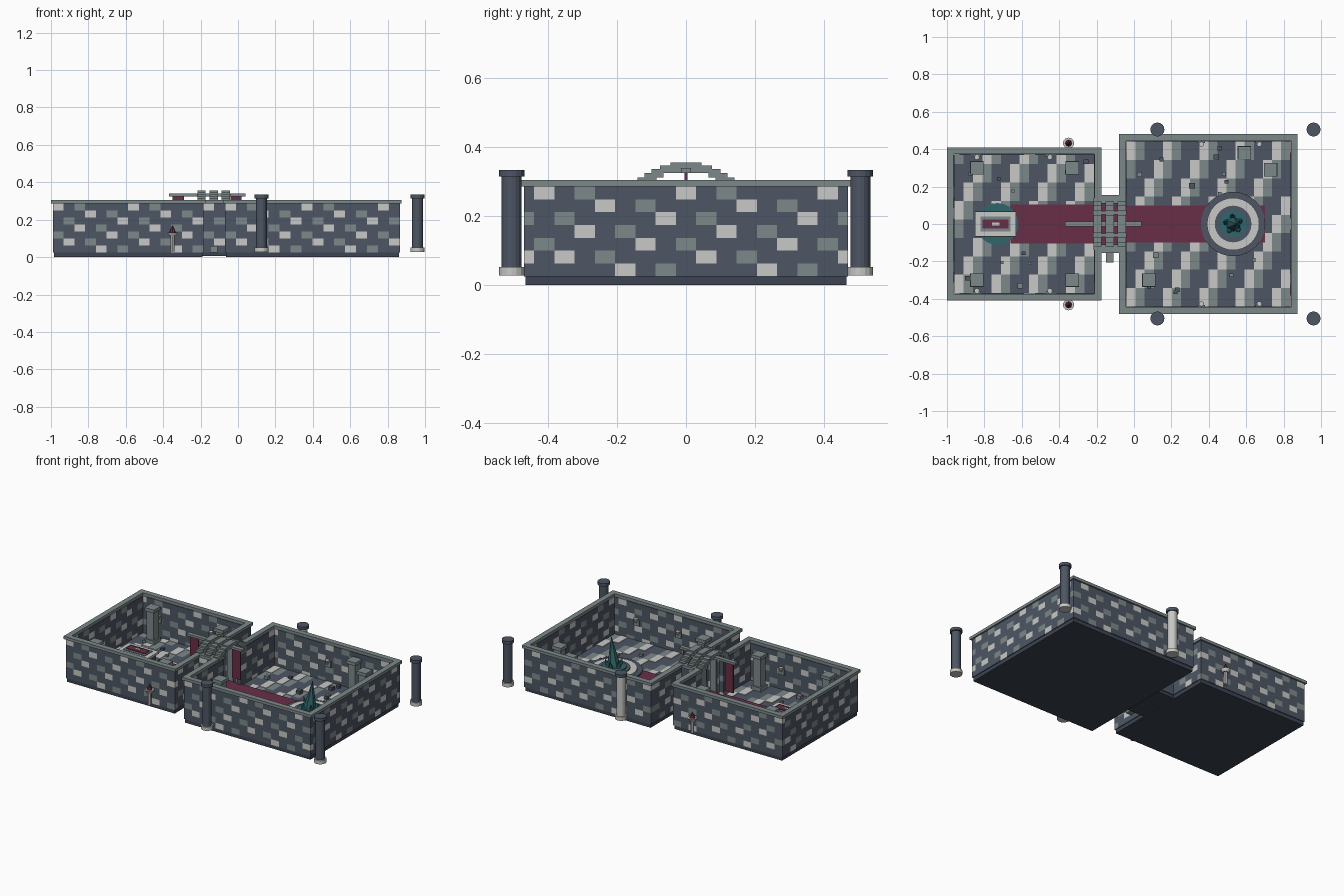
import bpy, bmesh, math, random
from mathutils import Matrix, Vector

if "Cube" in bpy.data.objects:
    bpy.data.objects.remove(bpy.data.objects["Cube"])

random.seed(4)
COLORS = {
    "slate": (0.075, 0.094, 0.127), "grey stone": (0.205, 0.25, 0.255), "pale stone": (0.58, 0.58, 0.57),
    "maroon cloth": (0.14, 0.028, 0.062), "teal crystal": (0.03, 0.13, 0.145), "dark slate": (0.045, 0.058, 0.085),
}
NAMES = list(COLORS)
SLATE, GREY, PALE, MAROON, TEAL, DARK = range(6)
MATS = []
for name, c in COLORS.items():
    m = bpy.data.materials.new(name)
    m.diffuse_color = (*c, 1)
    m.use_nodes = True
    m.node_tree.nodes["Principled BSDF"].inputs["Base Color"].default_value = m.diffuse_color
    MATS.append(m)


class Part:
    """Collects coloured primitives into one named object."""
    def __init__(self, name):
        self.name, self.bm = name, bmesh.new()

    def paint(self, verts, mat):
        for f in {f for v in verts for f in v.link_faces}:
            f.material_index = mat

    def box(self, x0, x1, y0, y1, z0, z1, mat):
        m = Matrix.Translation(((x0 + x1) / 2, (y0 + y1) / 2, (z0 + z1) / 2))
        m = m @ Matrix.Diagonal((x1 - x0, y1 - y0, z1 - z0, 1))
        self.paint(bmesh.ops.create_cube(self.bm, size=1, matrix=m)["verts"], mat)

    def cone(self, x, y, z0, z1, r0, r1, mat, n=16, tip=(0, 0)):
        m = Matrix.Translation((x, y, (z0 + z1) / 2))
        vs = bmesh.ops.create_cone(self.bm, cap_ends=True, segments=n, radius1=r0, radius2=r1,
                                   depth=z1 - z0, matrix=m)["verts"]
        for v in vs:
            if v.co.z > (z0 + z1) / 2:
                v.co += Vector((*tip, 0))
        self.paint(vs, mat)

    def done(self):
        me = bpy.data.meshes.new(self.name)
        self.bm.to_mesh(me)
        self.bm.free()
        for m in MATS:
            me.materials.append(m)
        bpy.context.collection.objects.link(bpy.data.objects.new(self.name, me))


UNIT, Z0, Z1, CAP, FLOOR = 0.058, 0.025, 0.286, 0.305, 0.04
DOOR = 0.1


def brick_color(i, row):
    return {0: PALE, 2: GREY}.get((i + 3 * row - 4) % 7, SLATE)


def wall(part, axis, lo, hi, a0, a1, door=False):
    """Seven courses of bricks running along the axis."""
    n = max(1, round((a1 - a0) / UNIT))
    w, h = (a1 - a0) / n, (Z1 - Z0) / 7
    for r in range(7):
        for i in range(n):
            p, q = a0 + i * w, a0 + (i + 1) * w
            if door:
                if abs((p + q) / 2) < DOOR:
                    continue
            z = (Z0 + r * h, Z0 + (r + 1) * h)
            if axis == "x":
                part.box(p, q, lo, hi, *z, brick_color(i, r))
            else:
                part.box(lo, hi, p, q, *z, brick_color(i, r))


def room(label, x0, x1, y, door_right):
    """Slab, tiled floor, brick walls and coping for one chamber."""
    t, e = 0.03, 0.01
    s = Part(label + "_slab")
    s.box(x0 + 0.015, x1 - 0.015, -y + 0.015, y - 0.015, 0, Z0, DARK)
    s.done()
    w = Part(label + "_brick_walls")
    for s in (-1, 1):
        lo, hi = sorted((s * (y - e), s * (y - e - t)))
        wall(w, "x", lo, hi, x0 + e, x1 - e)
    wall(w, "y", x0 + e, x0 + e + t, -y + e + t, y - e - t, not door_right)
    wall(w, "y", x1 - e - t, x1 - e, -y + e + t, y - e - t, door_right)
    w.done()
    c = Part(label + "_coping")
    k = 0.036
    for s in (-1, 1):
        lo, hi = sorted((s * y, s * (y - k)))
        c.box(x0, x1, lo, hi, Z1, CAP, GREY)
        for side, xa in ((False, x0), (True, x1 - k)):
            lo, hi = sorted((s * (DOOR if side == door_right else 0), s * (y - k)))
            c.box(xa, xa + k, lo, hi, Z1, CAP, GREY)
    c.done()
    f = Part(label + "_floor_tiles")
    xa, xb, yb = x0 + e + t, x1 - e - t, y - e - t
    nx, ny = round((xb - xa) / 0.05), round(2 * yb / 0.05)
    dx, dy = (xb - xa) / nx, 2 * yb / ny
    for i in range(nx):
        for j in range(ny):
            mat = {0: PALE, 3: PALE, 2: GREY, 5: GREY}.get((2 * i + 3 * j) % 8, SLATE)
            top = FLOOR + (0.003 if mat == PALE else 0)
            f.box(xa + i * dx, xa + (i + 1) * dx, -yb + j * dy, -yb + (j + 1) * dy, Z0 - 0.005, top, mat)
    f.done()


room("small_room", -1.0, -0.175, 0.41, True)
room("large_room", -0.08, 0.875, 0.48, False)

# passage between the rooms
p = Part("passage")
p.box(-0.19, -0.065, -0.14, 0.14, 0.005, FLOOR, DARK)
for s in (-1, 1):
    lo, hi = sorted((s * 0.11, s * 0.145))
    wall(p, "x", lo, hi, -0.185, -0.07)
    p.box(-0.185, -0.07, *sorted((s * 0.11, s * 0.155)), Z1, CAP, GREY)
p.done()

# stepped arches over the passage
STEPS = [(0.10, 0.14, FLOOR, 0.30), (0.085, 0.14, 0.30, 0.312), (0.065, 0.12, 0.312, 0.325),
         (0, 0.10, 0.325, 0.336), (0, 0.075, 0.336, 0.346), (0, 0.045, 0.346, 0.355)]
a = Part("stepped_arches")
for x in (-0.195, -0.13, -0.065):
    for y0, y1, z0, z1 in STEPS:
        for s in (-1, 1):
            a.box(x - 0.022, x + 0.022, *sorted((s * y0, s * y1)), z0, z1, GREY)
a.box(-0.37, 0.04, -0.014, 0.014, 0.325, 0.34, GREY)
for s in (-1, 1):
    a.box(-0.22, -0.04, s * 0.06 - 0.01, s * 0.06 + 0.01, 0.325, 0.34, GREY)
a.box(-0.15, -0.11, -0.205, -0.14, Z0, 0.06, GREY)
a.done()

# hanging banners at the ends of the beam
b = Part("banners")
for x in (-0.32, -0.01):
    b.box(x - 0.03, x + 0.03, -0.004, 0.004, 0.13, 0.325, MAROON)
b.done()

# carpet with woven cross bands
c = Part("carpet")
for x0, x1, y in ((-0.66, -0.2, 0.105), (-0.2, -0.06, 0.098), (-0.06, 0.70, 0.1)):
    n = round((x1 - x0) / 0.057)
    d = (x1 - x0) / n
    for i in range(n):
        for j in range(4):
            c.box(x0 + i * d, x0 + (i + 1) * d, -y + j * y / 2, -y + (j + 1) * y / 2, FLOOR, 0.047, MAROON)
c.done()

# outer round columns; one has a pale shaft
for x in (0.125, 0.96):
    for y in (-0.505, 0.505):
        shaft = PALE if (x < 0.5 and y > 0) else SLATE
        o = Part("outer_column")
        o.cone(x, y, 0.028, 0.052, 0.0375, 0.0375, PALE)
        o.cone(x, y, 0.052, 0.314, 0.029, 0.029, shaft)
        o.cone(x, y, 0.314, 0.334, 0.0375, 0.0375, SLATE)
        o.done()

# inner square pillars
SMALL = [(x, y) for x in (-0.84, -0.33) for y in (-0.3, 0.3)]
for x, y in SMALL + [(0.08, -0.3), (0.59, 0.38), (0.73, 0.29)]:
    q = Part("square_pillar")
    for r, z0, z1 in ((0.036, FLOOR, 0.065), (0.027, 0.065, 0.25), (0.035, 0.25, 0.272)):
        q.box(x - r, x + r, y - r, y + r, z0, z1, GREY)
    q.done()

# torches outside the small room
for y in (-0.432, 0.432):
    t = Part("torch")
    t.cone(-0.35, y, 0.03, 0.115, 0.011, 0.011, PALE, 8)
    t.cone(-0.35, y, 0.112, 0.132, 0.018, 0.03, PALE, 10)
    t.cone(-0.35, y, 0.132, 0.17, 0.018, 0.002, MAROON, 8)
    t.done()

# tomb on a round teal inlay
t = Part("tomb")
t.cone(-0.73, 0, FLOOR, 0.048, 0.112, 0.112, TEAL, 24)
t.box(-0.85, -0.63, -0.07, 0.07, 0.045, 0.065, GREY)
t.box(-0.835, -0.645, -0.055, 0.055, 0.065, 0.105, SLATE)
t.box(-0.85, -0.63, -0.067, 0.067, 0.105, 0.12, PALE)
t.box(-0.82, -0.66, -0.04, 0.04, 0.12, 0.126, GREY)
t.box(-0.81, -0.67, -0.025, 0.025, 0.126, 0.131, MAROON)
t.box(-0.76, -0.72, -0.008, 0.008, 0.131, 0.135, PALE)
t.done()

# round dais and crystal spire
d = Part("dais")
for r, z0, z1, m in ((0.172, 0.035, 0.055, SLATE), (0.14, 0.055, 0.065, PALE),
                     (0.098, 0.065, 0.07, SLATE), (0.075, 0.07, 0.078, TEAL)):
    d.cone(0.53, 0, z0, z1, r, r, m, 32)
d.done()
k = Part("crystal_spire")
k.cone(0.53, 0, 0.07, 0.262, 0.042, 0.002, TEAL, 6, (0.02, 0.0))
for i in range(5):
    an = i * math.tau / 5 + 0.4
    u, v = math.cos(an), math.sin(an)
    k.cone(0.53 + 0.035 * u, 0.035 * v, 0.07, 0.115 + 0.012 * (i % 3), 0.018, 0.001, TEAL, 5, (0.02 * u, 0.02 * v))
k.done()

# wall sconces and scattered rubble
w = Part("wall_sconces")
for xs, y in (((-0.84, -0.45), 0.362), ((0.36, 0.67), 0.432)):
    for x in xs:
        for s in (-1, 1):
            w.box(x - 0.02, x + 0.02, *sorted((s * y, s * (y + 0.012))), 0.14, 0.18, GREY)
            w.cone(x, s * (y - 0.005), 0.165, 0.19, 0.008, 0.014, PALE, 8)
w.done()
g = Part("rubble")
for i in range(26):
    x0, x1, y = random.choice(((-0.93, -0.25, 0.34), (0.0, 0.8, 0.41)))
    x, yy, r = random.uniform(x0, x1), random.choice((-1, 1)) * random.uniform(0.15, y), random.uniform(0.008, 0.016)
    g.box(x - r, x + r, yy - r, yy + r, FLOOR, FLOOR + 1.5 * r, random.choice((SLATE, GREY)))
g.done()
